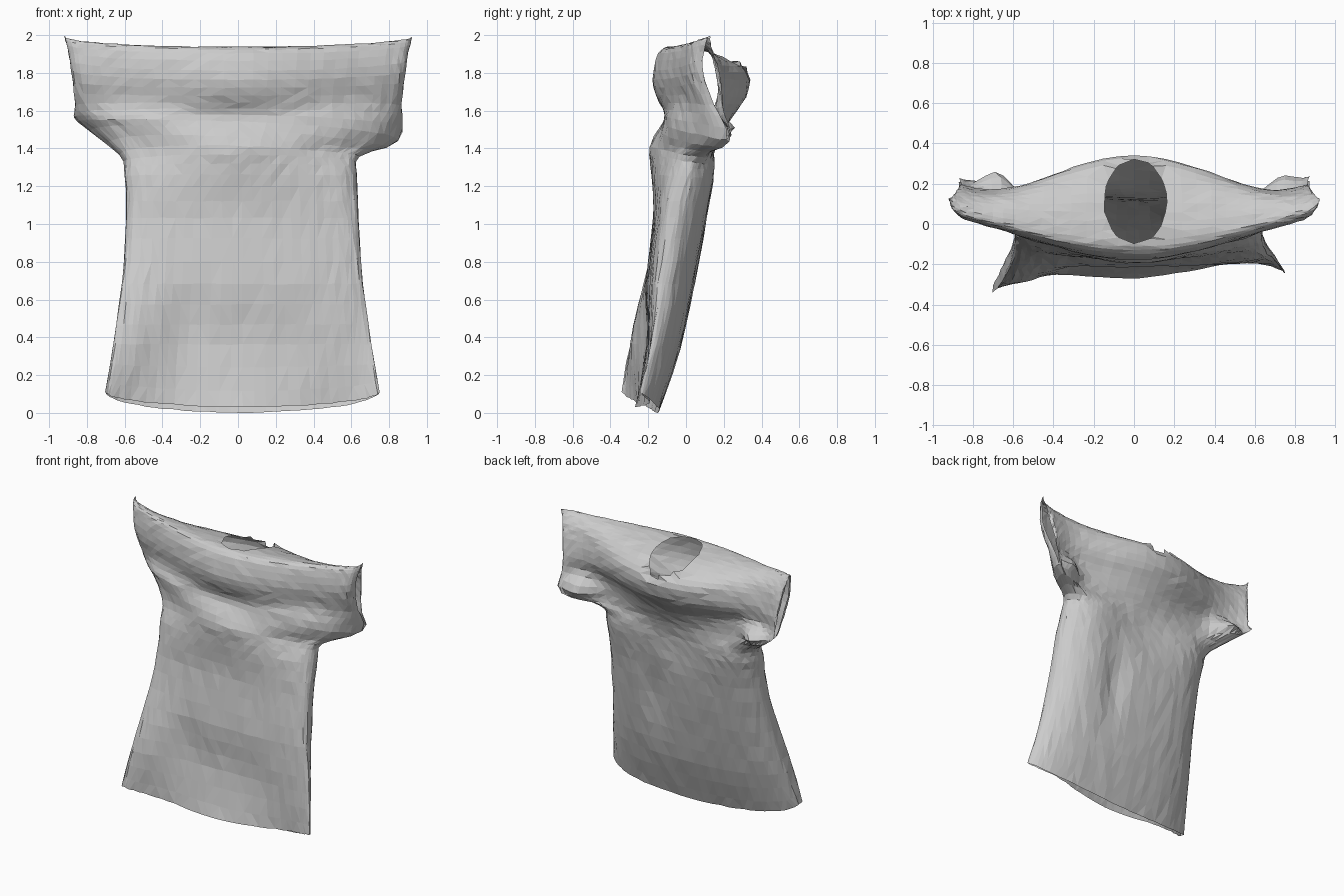
import bpy
import bmesh
import random
from math import sin, cos, pi, exp, hypot
from mathutils import Vector

cube = bpy.data.objects.get("Cube")
if cube:
    bpy.data.objects.remove(cube, do_unlink=True)

random.seed(4)
COLUMNS, STEPS = 36, 3

# Side seam from hem to sleeve underside: height, half width, depth
seam = [(.13, .725, -.265), (.38, .685, -.2), (.7, .64, -.125), (1.05, .615, -.04),
        (1.27, .615, .02), (1.38, .635, .07), (1.51, .85, .23)]
# Centre line of each panel: height, depth, bulge halfway to the side
front = [(.05, -.255, .05), (.38, -.19, -.01), (.7, -.2, 0), (1.05, -.16, 0),
         (1.28, -.17, .01), (1.43, -.18, .04), (1.56, -.11, -.03)]
back = [(.02, -.14, .01), (.35, -.02, .01), (.7, .06, .02), (1.05, .12, .03),
        (1.25, .135, .05), (1.36, .15, .03), (1.47, .19, -.06)]
# Open sleeve and shoulder rows: both of the above joined
top = [(1.65, .865, .16, 1.66, -.135, .04), (1.83, .885, .1, 1.78, -.165, .06),
       (1.97, .91, .115, 1.92, -.135, .05), (2.01, .92, .14, 1.955, -.07, .03),
       (1.99, .915, .14, 1.94, .07, 0), (1.93, .9, .15, 1.9, .22, -.05),
       (1.84, .885, .165, 1.82, .345, -.11), (1.73, .87, .19, 1.69, .33, -.1),
       (1.61, .86, .21, 1.58, .255, -.1)]
keys = [s + f for s, f in zip(seam, front)] + top
keys += [s + b for s, b in reversed(list(zip(seam, back)))]
keys = [Vector(k) for k in keys]

# Soft dents and lumps: panel side, x, height, x radius, z radius, depth
folds = [(-1, -.62, .4, .2, .33, -.06), (-1, -.26, .5, .1, .2, .02),
         (-1, 0, 1.62, .3, .05, .015), (1, .22, .85, .1, .3, -.035),
         (1, .73, 1.5, .1, .07, .1), (1, -.68, 1.53, .1, .07, .12)]


def spline(points, i, t):
    """Smooth curve through a list of rows."""
    a, b, c, d = (points[min(max(i + k, 0), len(points) - 1)] for k in (-1, 0, 1, 2))
    return b + (c - a) * (t / 2) + (a * 2 - b * 5 + c * 4 - d) * (t * t / 2) \
        + (b * 3 - a - c * 3 + d) * (t ** 3 / 2)


def cloth_point(row, angle, panel):
    zs, w, ys, zc, yc, bulge = row
    s, c = sin(angle), max(cos(angle), 0)
    x, z = w * s, zs + (zc - zs) * c
    low = min(max((1.5 - z) / .4, 0), 1)
    # The front panel is flatter and turns sharply at its sides
    y = ys + (yc - ys) * c ** (1 - .5 * low if panel < 0 else 1)
    y += bulge * sin(2 * angle) ** 2
    x += .022 * low
    y += .04 * s * min(max(1 - z, 0), 1)
    # The two sleeves hang unevenly
    z -= .05 * s * exp(-((z - 1.5) / .08) ** 2)
    for side, fx, fz, rx, rz, depth in folds:
        if side == panel:
            y += depth * exp(-((x - fx) / rx) ** 2 - ((z - fz) / rz) ** 2)
    return Vector((x, y, z))


def neck_distance(p):
    return hypot((p.x - .005) / .155, (p.y - .125) / .21)


rows = [spline(keys, i, k / STEPS) for i in range(len(keys) - 1) for k in range(STEPS)]
rows.append(keys[-1])

# Cloth sheet running from front hem, over the shoulders, to back hem
bm = bmesh.new()
grid = []
for r, row in enumerate(rows):
    panel = -1 if r < len(rows) / 2 else 1
    grid.append([bm.verts.new(cloth_point(row, pi * (c / COLUMNS - .5), panel))
                 for c in range(COLUMNS + 1)])
neck_rows = range((len(seam) + 2) * STEPS, (len(seam) + 6) * STEPS)
hole = []
for r, (lower, upper) in enumerate(zip(grid, grid[1:])):
    for c in range(COLUMNS):
        face = bm.faces.new((lower[c], lower[c + 1], upper[c + 1], upper[c]))
        if r in neck_rows and neck_distance(face.calc_center_median()) < 1:
            hole.append(face)

# Join the side seams below the sleeve openings
seam_rows = (len(seam) - 1) * STEPS + 1
targets = {grid[-1 - r][c]: grid[r][c] for r in range(seam_rows) for c in (0, COLUMNS)}
bmesh.ops.weld_verts(bm, targetmap=targets)

# Neck opening with an oval rim
rim = {v for f in hole for v in f.verts}
bmesh.ops.delete(bm, geom=hole, context='FACES')
for v in rim:
    if v.is_valid:
        d = neck_distance(v.co)
        v.co.x = .005 + (v.co.x - .005) / d
        v.co.y = .125 + (v.co.y - .125) / d

# Crumpled, faceted cloth
for v in bm.verts:
    v.co += Vector([random.uniform(-1, 1) for _ in range(3)]) * .003
bmesh.ops.triangulate(bm, faces=bm.faces[:])

# Rest on the ground, centred on the floor
for axis in range(3):
    values = [v.co[axis] for v in bm.verts]
    shift = min(values) if axis == 2 else (min(values) + max(values)) / 2
    for v in bm.verts:
        v.co[axis] -= shift

mesh = bpy.data.meshes.new("shirt")
bm.to_mesh(mesh)
bm.free()
shirt = bpy.data.objects.new("shirt", mesh)
bpy.context.collection.objects.link(shirt)

grey = bpy.data.materials.new("light grey cloth")
grey.use_nodes = True
colour = (.6, .6, .6, 1)
grey.diffuse_color = colour
grey.node_tree.nodes["Principled BSDF"].inputs["Base Color"].default_value = colour
mesh.materials.append(grey)
